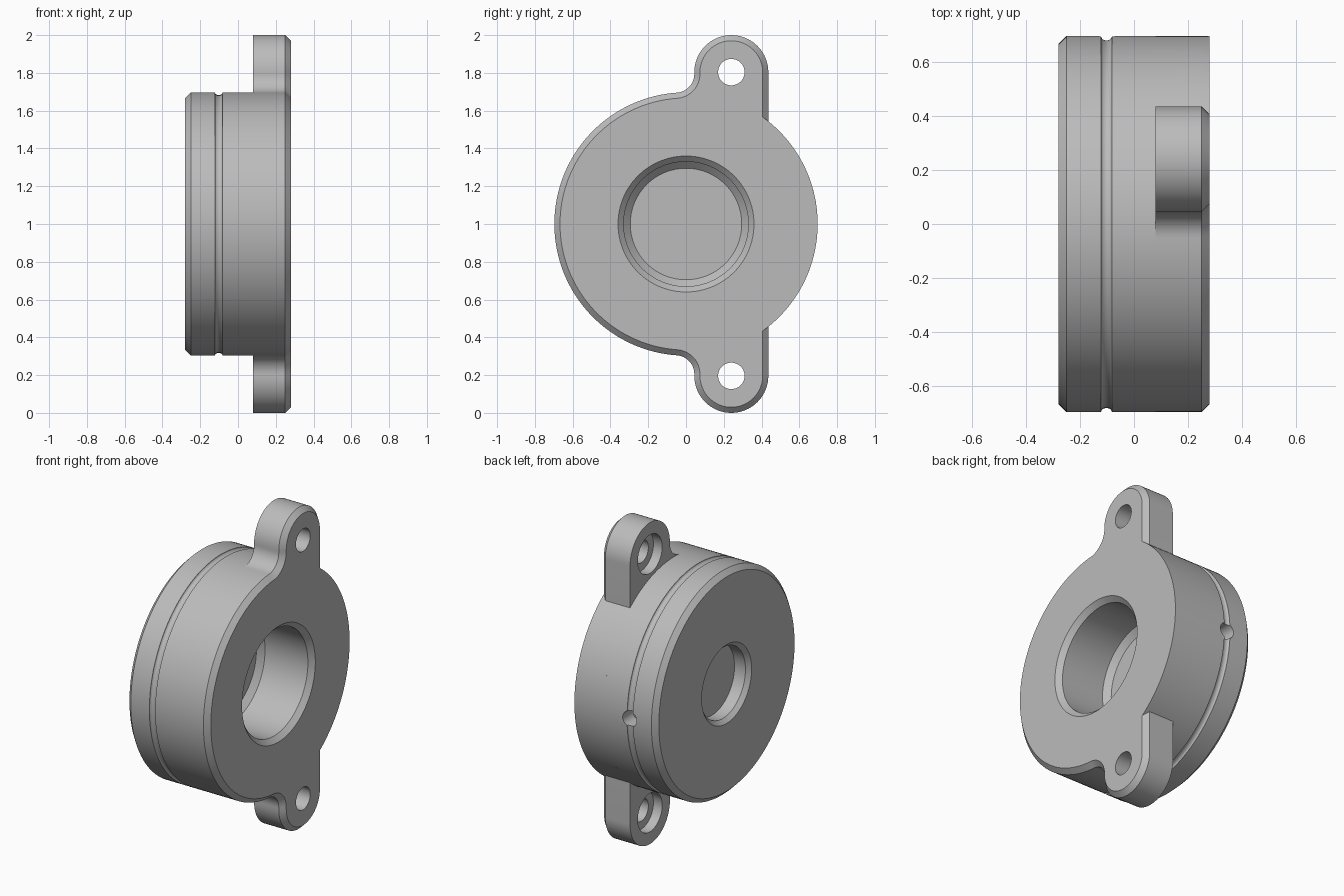
import bpy, bmesh
from math import sin, cos, acos, atan2, pi, sqrt, radians
from mathutils import Vector

cube = bpy.data.objects.get("Cube")
if cube:
    bpy.data.objects.remove(cube, do_unlink=True)

R = 0.697           # body radius
EAR = (0.24, 0.804)  # ear centre (y, z) from the axis
EAR_R = 0.196
FILLET_R = 0.1

metal = bpy.data.materials.new("plain grey")
metal.use_nodes = True
GREY = (0.5, 0.5, 0.5, 1)
metal.diffuse_color = GREY
metal.node_tree.nodes["Principled BSDF"].inputs["Base Color"].default_value = GREY


def make(name, bm, loc):
    bmesh.ops.recalc_face_normals(bm, faces=bm.faces)
    mesh = bpy.data.meshes.new(name)
    bm.to_mesh(mesh)
    bm.free()
    mesh.materials.append(metal)
    ob = bpy.data.objects.new(name, mesh)
    ob.location = loc
    bpy.context.collection.objects.link(ob)
    return ob


def lathe(name, profile, loc=(0, 0, 1), steps=128):
    """Turn an (x, radius) profile about the x axis."""
    bm = bmesh.new()
    vs = [bm.verts.new((x, 0, r)) for x, r in profile]
    edges = [bm.edges.new(p) for p in zip(vs, vs[1:])]
    if profile[0][1] > 0:
        edges.append(bm.edges.new((vs[-1], vs[0])))
    bmesh.ops.spin(bm, geom=vs + edges, cent=(0, 0, 0), axis=(1, 0, 0),
                   angle=2 * pi, steps=steps)
    bmesh.ops.remove_doubles(bm, verts=bm.verts, dist=1e-5)
    return make(name, bm, loc)


def activate(ob):
    bpy.ops.object.select_all(action='DESELECT')
    ob.select_set(True)
    bpy.context.view_layer.objects.active = ob


def cut(ob, cutter):
    cutter.hide_render = True
    mod = ob.modifiers.new("cut", 'BOOLEAN')
    mod.operation = 'DIFFERENCE'
    mod.solver = 'EXACT'
    mod.object = cutter
    activate(ob)
    bpy.ops.object.modifier_apply(modifier=mod.name)
    bpy.data.objects.remove(cutter, do_unlink=True)


def arc(cy, cz, r, a, b, n):
    return [(cy + r * cos(a + (b - a) * i / n), cz + r * sin(a + (b - a) * i / n))
            for i in range(n + 1)]


def outline(t):
    """Flange outline, with the ears and the -y rim inset by t."""
    fy = EAR[0] - EAR_R - FILLET_R
    fz = sqrt((R + FILLET_R) ** 2 - fy ** 2)
    phi = atan2(fz, fy)
    upper = arc(0, 0, R - t, pi, phi, 50)
    upper += arc(fy, fz, FILLET_R + t, phi - pi, 0, 14)[1:]
    upper += arc(*EAR, EAR_R - t, pi, 0, 32)
    upper += arc(0, 0, R, acos((EAR[0] + EAR_R - t) / R), 0, 30)
    return upper + [(y, -z) for y, z in upper[-2:0:-1]]


# Turned body with a blind bore, a shallow rear recess and an outer groove
groove = [(-0.102 + 0.02 * cos(a), R - 0.015 * sin(a))
          for a in [pi - pi * i / 8 for i in range(9)]]
body = lathe("body", [
    (-0.18, 0), (-0.18, 0.22), (-0.255, 0.22), (-0.28, 0.245),
    (-0.28, R - 0.03), (-0.25, R)] + groove + [
    (0.08, R), (0.08, 0.33), (-0.045, 0.33), (-0.08, 0.295), (-0.08, 0)])

# Small radial hole in the groove
drill = lathe("drill", [(-0.1, 0), (-0.1, 0.048), (0.1, 0.048), (0.1, 0)],
              (-0.1, R, 1), 32)
drill.rotation_euler.z = radians(90)
bpy.context.view_layer.update()
cut(body, drill)

# Flange plate with two ears, lofted up to its chamfered face
bm = bmesh.new()
rings = [[bm.verts.new((x, y, z)) for y, z in outline(t)]
         for x, t in ((0.08, 0), (0.25, 0), (0.28, 0.03))]
n = len(rings[0])
for lo, hi in zip(rings, rings[1:]):
    for i in range(n):
        j = (i + 1) % n
        bm.faces.new((lo[i], lo[j], hi[j], hi[i]))
bm.faces.new(rings[0])
bm.faces.new(rings[-1])
flange = make("eared_flange", bm, (0, 0, 1))

# Bore mouth and counterbored ear holes
cut(flange, lathe("bore_cutter", [(0, 0), (0, 0.33), (0.25, 0.33),
                                  (0.3, 0.38), (0.3, 0)]))
for side in (1, -1):
    cut(flange, lathe("ear_cutter", [(0, 0), (0, 0.12), (0.14, 0.12),
                                     (0.14, 0.07), (0.3, 0.07), (0.3, 0)],
                      (0, EAR[0], 1 + side * EAR[1]), 48))

for ob in (body, flange):
    activate(ob)
    bpy.ops.object.shade_smooth_by_angle(angle=radians(20))
